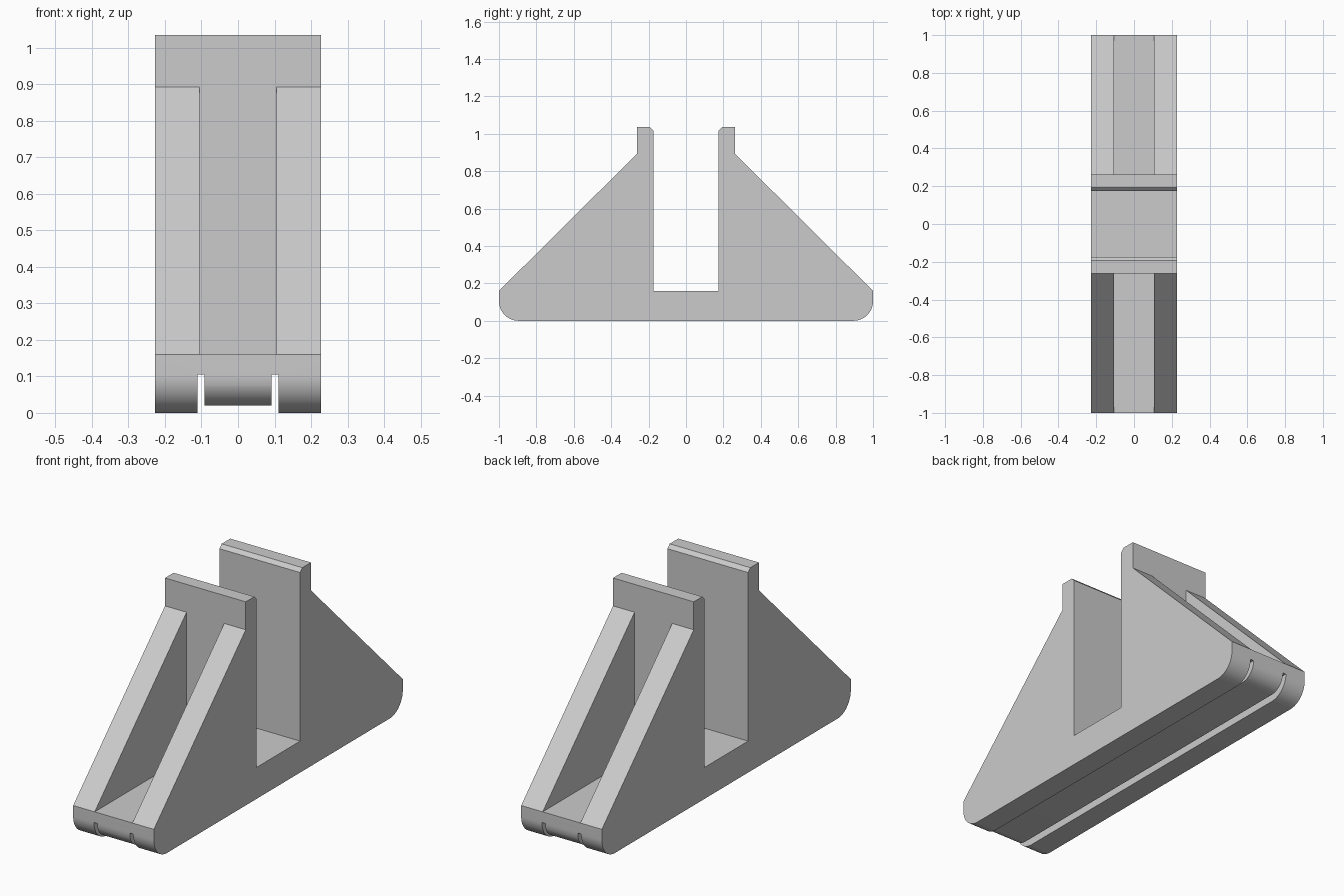
import bpy, bmesh, math

old = bpy.data.objects.get("Cube")
if old:
    bpy.data.objects.remove(old, do_unlink=True)

HALF_W = 0.227    # half width of the stand
RIB_X = 0.106     # inner face of the side ribs
FLOOR = 0.16      # top of the base
TOP = 1.035       # top of the uprights
SHOULDER = 0.893  # where the slope meets the upright
OUT_Y, IN_Y = 0.262, 0.175
BEVEL = 0.018
R = 0.105         # rounded lower corners

grey = bpy.data.materials.new("plain_grey")
grey.use_nodes = True
grey.diffuse_color = (0.6, 0.6, 0.6, 1)
grey.node_tree.nodes["Principled BSDF"].inputs["Base Color"].default_value = (0.6, 0.6, 0.6, 1)


def extrude(name, profile, x0, x1):
    """Solid made from a (y, z) profile swept along x."""
    bm = bmesh.new()
    face = bm.faces.new([bm.verts.new((x0, y, z)) for y, z in profile])
    swept = bmesh.ops.extrude_face_region(bm, geom=[face])
    verts = [v for v in swept["geom"] if isinstance(v, bmesh.types.BMVert)]
    bmesh.ops.translate(bm, verts=verts, vec=(x1 - x0, 0, 0))
    bmesh.ops.recalc_face_normals(bm, faces=bm.faces)
    mesh = bpy.data.meshes.new(name)
    bm.to_mesh(mesh)
    bm.free()
    mesh.materials.append(grey)
    obj = bpy.data.objects.new(name, mesh)
    bpy.context.collection.objects.link(obj)
    return obj


def corner(end, centre_z, radius, steps=16):
    """Lower corner arc on the +y side, from the underside up to the end wall."""
    angles = [math.pi / 2 * i / steps for i in range(steps + 1)]
    return [(end - radius + radius * math.sin(a), centre_z - radius * math.cos(a)) for a in angles]


def mirrored(half):
    """Close a +y half profile with its mirror image."""
    return half + [(-y, z) for y, z in reversed(half)]


# Whole side outline: rounded base, slopes and two uprights
body = extrude("stand_body", mirrored(corner(1, R, R) + [
    (1, FLOOR), (OUT_Y, SHOULDER), (OUT_Y, TOP), (IN_Y + BEVEL, TOP),
    (IN_Y, TOP - BEVEL), (IN_Y, FLOOR)]), -HALF_W, HALF_W)

cutters = []

# Open pockets between the ribs, front and back
for s in (-1, 1):
    pocket = [(s * OUT_Y, FLOOR), (s * 1.1, FLOOR), (s * 1.1, 0.95), (s * OUT_Y, 0.95)]
    cutters.append(extrude("pocket_cutter", pocket, -RIB_X, RIB_X))

# Raised underside between the grooves
under = corner(1.001, R - 0.001, 0.084) + [(1.1, R - 0.001), (1.1, -0.1)]
cutters.append(extrude("underside_cutter", mirrored(under), -0.1, 0.1))

# Two narrow grooves along the underside
for s in (-1, 1):
    groove = mirrored([(1.1, -0.1), (1.1, R)])
    cutters.append(extrude("groove_cutter", groove, s * 0.101 - 0.0095, s * 0.101 + 0.0095))

bpy.ops.object.select_all(action="DESELECT")
bpy.context.view_layer.objects.active = body
body.select_set(True)
for cutter in cutters:
    cutter.hide_render = True
    mod = body.modifiers.new("cut", "BOOLEAN")
    mod.operation = "DIFFERENCE"
    mod.solver = "EXACT"
    mod.object = cutter
    bpy.ops.object.modifier_apply(modifier=mod.name)
    bpy.data.objects.remove(cutter, do_unlink=True)

bpy.ops.object.shade_smooth_by_angle(angle=math.radians(20))
